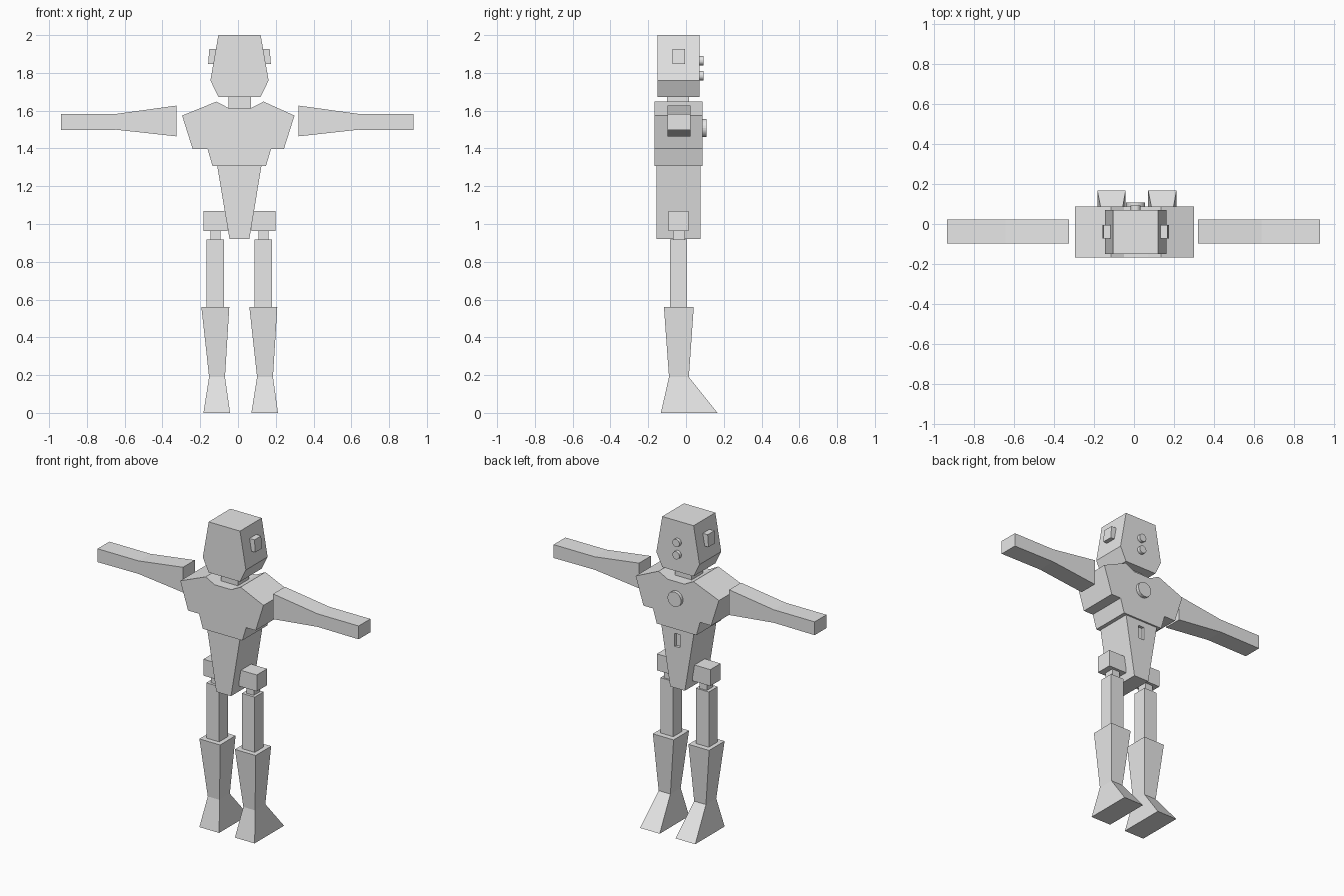
import bpy, bmesh, math
from mathutils import Matrix

cube = bpy.data.objects.get("Cube")
if cube:
    bpy.data.objects.remove(cube, do_unlink=True)

CX = 0.008  # centre line of the body

grey = bpy.data.materials.new("light_grey")
grey.use_nodes = True
grey.diffuse_color = (0.8, 0.8, 0.8, 1)
grey.node_tree.nodes["Principled BSDF"].inputs["Base Color"].default_value = (0.8, 0.8, 0.8, 1)


def finish(name, bm):
    bmesh.ops.recalc_face_normals(bm, faces=bm.faces)
    mesh = bpy.data.meshes.new(name)
    bm.to_mesh(mesh)
    bm.free()
    mesh.materials.append(grey)
    ob = bpy.data.objects.new(name, mesh)
    bpy.context.collection.objects.link(ob)
    return ob


def loft(name, rings):
    """Solid through matching rings of points, capped at both ends."""
    bm = bmesh.new()
    loops = [[bm.verts.new(p) for p in ring] for ring in rings]
    n = len(loops[0])
    for a, b in zip(loops, loops[1:]):
        for i in range(n):
            j = (i + 1) % n
            bm.faces.new((a[i], a[j], b[j], b[i]))
    bm.faces.new(loops[0])
    bm.faces.new(loops[-1])
    return finish(name, bm)


def extrude(name, profile, y0, y1):
    """Front outline (x, z) pushed from y0 to y1."""
    return loft(name, [[(x, y, z) for x, z in profile] for y in (y0, y1)])


def stack(name, *levels):
    """Rectangular levels (x0, x1, y0, y1, z) joined upward."""
    return loft(name, [[(a, c, z), (b, c, z), (b, d, z), (a, d, z)]
                       for a, b, c, d, z in levels])


def box(name, x0, x1, y0, y1, z0, z1):
    return stack(name, (x0, x1, y0, y1, z0), (x0, x1, y0, y1, z1))


def disc(name, z, radius, y0, y1):
    bm = bmesh.new()
    bmesh.ops.create_cone(bm, cap_ends=True, segments=24, radius1=radius,
                          radius2=radius, depth=y1 - y0,
                          matrix=Matrix.Translation((CX, (y0 + y1) / 2, z))
                          @ Matrix.Rotation(math.pi / 2, 4, 'X'))
    return finish(name, bm)


# Head, neck and face buttons
extrude("head", [(CX + s * w, z) for s, w, z in (
    (-1, 0.112, 1.673), (-1, 0.154, 1.76), (-1, 0.112, 2.0),
    (1, 0.112, 2.0), (1, 0.154, 1.76), (1, 0.112, 1.673))], -0.151, 0.071)
box("neck", -0.05, 0.069, -0.101, 0.015, 1.58, 1.70)
for name, z in (("upper_button", 1.865), ("lower_button", 1.786)):
    disc(name, z, 0.025, 0.06, 0.092)
for name, s in (("right_ear", -1), ("left_ear", 1)):
    extrude(name, [(CX + s * w, z) for w, z in (
        (0.09, 1.926), (0.160, 1.926), (0.166, 1.847), (0.09, 1.847))], -0.072, -0.004)

# Chest with raised shoulders and a stepped lower edge
extrude("chest", [
    (-0.05, 1.614), (-0.114, 1.648), (-0.296, 1.574), (-0.24, 1.397),
    (-0.161, 1.397), (-0.135, 1.307), (0.148, 1.307), (0.175, 1.397),
    (0.243, 1.397), (0.299, 1.574), (0.135, 1.648), (0.069, 1.614)], -0.167, 0.087)
disc("chest_disc", 1.508, 0.048, 0.08, 0.108)

# Tapered waist with a recessed slot
waist = stack("waist", (-0.045, 0.06, -0.157, 0.076, 0.92),
              (-0.11, 0.124, -0.157, 0.076, 1.307))
cutter = box("slot_cutter", CX - 0.02, CX + 0.02, 0.058, 0.12, 1.188, 1.272)
cutter.hide_render = True
mod = waist.modifiers.new("slot", 'BOOLEAN')
mod.operation, mod.solver, mod.object = 'DIFFERENCE', 'EXACT', cutter
bpy.context.view_layer.objects.active = waist
bpy.ops.object.modifier_apply(modifier="slot")
bpy.data.objects.remove(cutter, do_unlink=True)

# Arms held straight out
for name, s in (("right_arm", -1), ("left_arm", 1)):
    extrude(name, [(s * x - 0.003, z) for x, z in (
        (0.322, 1.627), (0.64, 1.583), (0.933, 1.583),
        (0.933, 1.497), (0.64, 1.499), (0.322, 1.464))], -0.097, 0.023)

# Legs: the same set repeated on each side
for side, x in (("right", -0.121), ("left", 0.133)):
    box(side + "_hip", x - 0.062, x + 0.066, -0.092, 0.013, 0.963, 1.069)
    box(side + "_hip_peg", x - 0.025, x + 0.028, -0.068, -0.005, 0.90, 0.98)
    box(side + "_thigh", x - 0.046, x + 0.046, -0.085, 0.006, 0.55, 0.918)
    stack(side + "_lower_leg",
          (x - 0.062, x + 0.079, -0.133, 0.167, 0.0),
          (x - 0.032, x + 0.052, -0.09, 0.015, 0.19),
          (x - 0.073, x + 0.075, -0.117, 0.041, 0.561))
